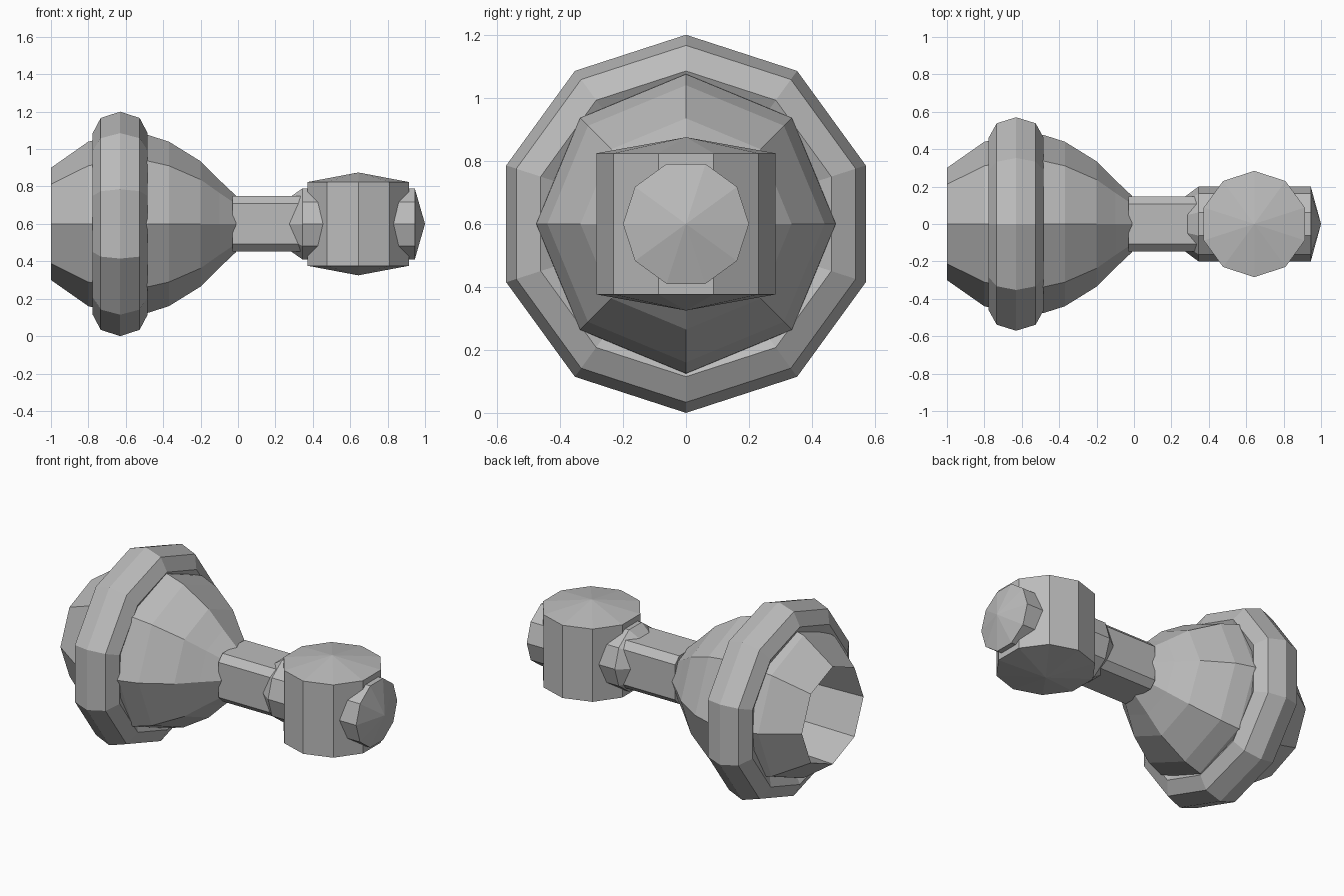
import bpy, bmesh, math
from mathutils import Matrix, Vector

if "Cube" in bpy.data.objects:
    bpy.data.objects.remove(bpy.data.objects["Cube"], do_unlink=True)

grey = bpy.data.materials.new("plain_grey")
grey.use_nodes = True
grey.diffuse_color = (0.5, 0.5, 0.5, 1)
grey.node_tree.nodes["Principled BSDF"].inputs["Base Color"].default_value = (0.5, 0.5, 0.5, 1)

AXIS_Z = 0.6  # height of the horizontal centre line


def turned(name, profile, sides, phase=0, closed=False, upright=False, centre=(0, 0, AXIS_Z)):
    """Turn (distance along axis, radius) points around x, or around z if upright."""
    bm = bmesh.new()
    loops = []
    for along, radius in profile:
        if radius == 0:
            loops.append([bm.verts.new((along, 0, 0))] * sides)
            continue
        angles = [math.radians(phase) + math.tau * i / sides for i in range(sides)]
        loops.append([bm.verts.new((along, radius * math.cos(a), radius * math.sin(a))) for a in angles])
    pairs = list(zip(loops, loops[1:]))
    if closed:
        pairs.append((loops[-1], loops[0]))
    for a, b in pairs:
        for i in range(sides):
            j = (i + 1) % sides
            bm.faces.new(list(dict.fromkeys((a[i], a[j], b[j], b[i]))))
    bmesh.ops.recalc_face_normals(bm, faces=bm.faces)
    if upright:
        bm.transform(Matrix.Rotation(-math.pi / 2, 4, "Y"))
    bm.transform(Matrix.Translation(Vector(centre)))
    return finish(name, bm)


def finish(name, bm):
    mesh = bpy.data.meshes.new(name)
    bm.to_mesh(mesh)
    bm.free()
    mesh.materials.append(grey)
    obj = bpy.data.objects.new(name, mesh)
    bpy.context.collection.objects.link(obj)
    return obj


# Flared eight-sided body with a hollow rear end
turned("flared_body", [
    (-0.55, 0), (-0.55, 0.28), (-1, 0.3), (-0.8, 0.44), (-0.63, 0.48), (-0.48, 0.475),
    (-0.37, 0.44), (-0.2, 0.335), (-0.1, 0.235), (-0.01, 0.15), (-0.01, 0)], 8)

# Ten-sided rim with an octagonal cross-section
rim = [(-0.63 + 0.147 * math.cos(math.tau * i / 8), 0.485 + 0.115 * math.sin(math.tau * i / 8))
       for i in range(8)]
turned("rim", rim, 10, phase=90, closed=True)

# Square neck with chamfered corners
bm = bmesh.new()
wide, narrow = 0.148, 0.108
section = [(wide, -narrow), (wide, narrow), (narrow, wide), (-narrow, wide),
           (-wide, narrow), (-wide, -narrow), (-narrow, -wide), (narrow, -wide)]
base = bm.faces.new([bm.verts.new((-0.03, y, AXIS_Z + z)) for y, z in section])
grown = bmesh.ops.extrude_face_region(bm, geom=[base], use_keep_orig=True)
bmesh.ops.translate(bm, vec=(0.45, 0, 0),
                    verts=[v for v in grown["geom"] if isinstance(v, bmesh.types.BMVert)])
bmesh.ops.recalc_face_normals(bm, faces=bm.faces)
finish("neck", bm)

# Crossed ten-sided drums with shallow pointed ends
turned("cross_drum", [(0.25, 0), (0.25, 0.13), (0.345, 0.2), (0.945, 0.2), (1, 0)], 10)
turned("upright_drum", [(-0.275, 0), (-0.224, 0.284), (0.224, 0.284), (0.275, 0)], 10,
       upright=True, centre=(0.643, 0, AXIS_Z))
